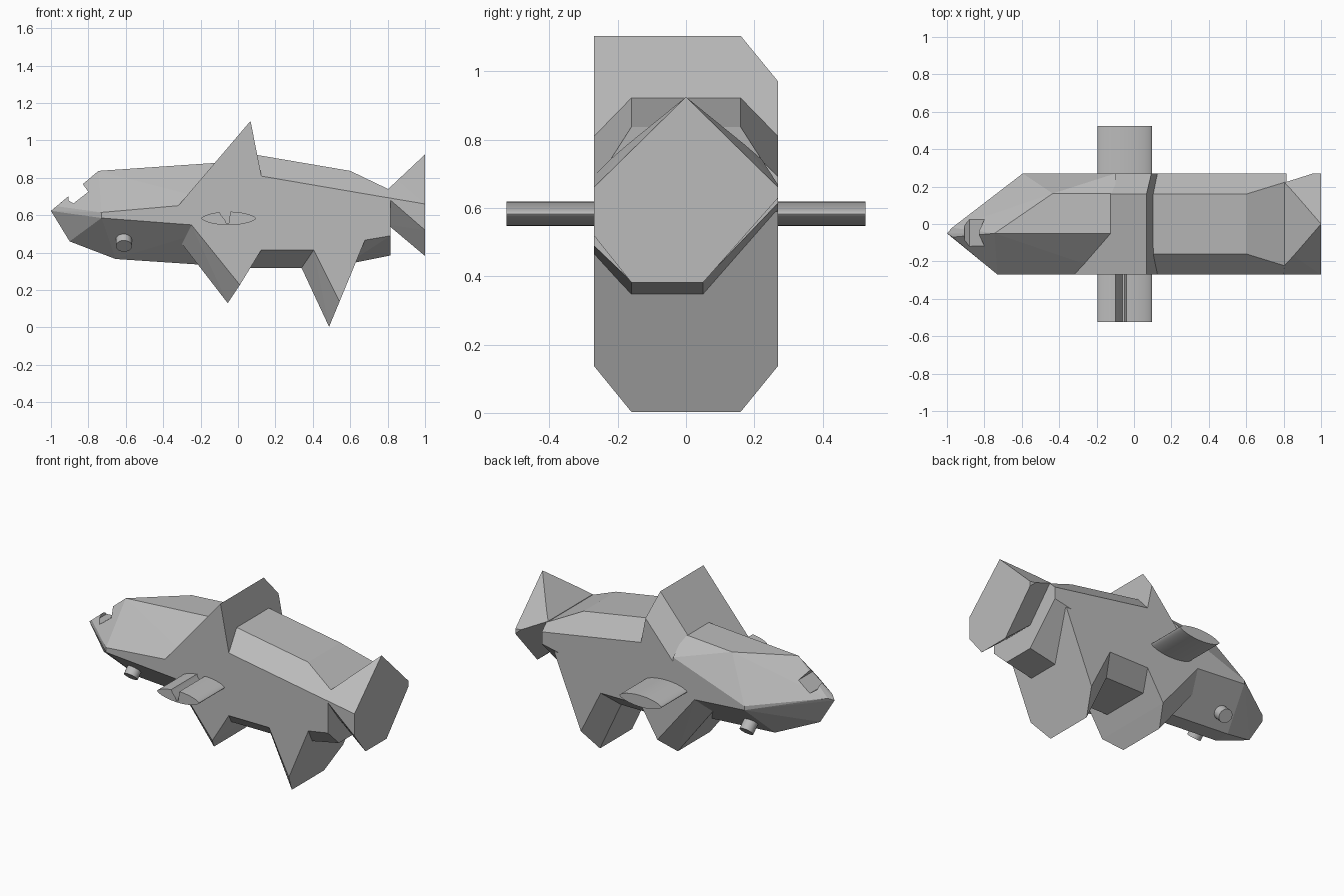
import bpy, bmesh, math
from mathutils import Vector

cube = bpy.data.objects.get("Cube")
if cube:
    bpy.data.objects.remove(cube, do_unlink=True)

grey = bpy.data.materials.new("plain grey")
grey.use_nodes = True
COLOUR = (0.5, 0.5, 0.5, 1)
grey.diffuse_color = COLOUR
grey.node_tree.nodes["Principled BSDF"].inputs["Base Color"].default_value = COLOUR

W, I, N = 0.27, 0.16, 0.05   # half width, small chamfer edge, large chamfer edge


def make(name, bm):
    bmesh.ops.recalc_face_normals(bm, faces=bm.faces)
    mesh = bpy.data.meshes.new(name)
    bm.to_mesh(mesh)
    bm.free()
    mesh.materials.append(grey)
    ob = bpy.data.objects.new(name, mesh)
    bpy.context.collection.objects.link(ob)
    return ob


def hull(name, points):
    """Faceted convex block around the points."""
    bm = bmesh.new()
    for p in points:
        bm.verts.new(p)
    res = bmesh.ops.convex_hull(bm, input=bm.verts)
    loose = {e for e in res["geom_interior"] + res["geom_unused"]
             if isinstance(e, bmesh.types.BMVert)}
    bmesh.ops.delete(bm, geom=list(loose), context="VERTS")
    bmesh.ops.dissolve_limit(bm, angle_limit=0.01, verts=bm.verts, edges=bm.edges)
    return make(name, bm)


def at(y, *profile):
    return [(x, y, z) for x, z in profile]


def both(y, *profile):
    return at(y, *profile) + at(-y, *profile)


def prism(name, profile, y0, y1):
    """Side profile extruded across the model."""
    bm = bmesh.new()
    face = bm.faces.new([bm.verts.new((x, y0, z)) for x, z in profile])
    new = bmesh.ops.extrude_face_region(bm, geom=[face])["geom"]
    bmesh.ops.translate(bm, vec=(0, y1 - y0, 0),
                        verts=[v for v in new if isinstance(v, bmesh.types.BMVert)])
    return make(name, bm)


def combine(target, tool, operation):
    mod = target.modifiers.new("combine", "BOOLEAN")
    mod.operation, mod.solver, mod.object = operation, "EXACT", tool
    bpy.context.view_layer.objects.active = target
    bpy.ops.object.modifier_apply(modifier=mod.name)
    bpy.data.objects.remove(tool, do_unlink=True)


# Head: lopsided faceted wedge with the nose at -x
body = hull("body",
            at(-W, (-.73, .615), (-.73, .585), (-.1, .67), (-.1, .537))
            + at(-N, (-1, .623), (-.9, .46), (-.746, .837), (-.1, .881),
                 (-.655, .366), (-.1, .329))
            + at(-.07, (-.97, .648)) + at(-.02, (-.973, .64))
            + at(N, (-.655, .366), (-.1, .329))
            + at(.163, (-.435, .858), (-.1, .881))
            + at(W, (-.595, .6), (-.595, .575), (-.1, .775), (-.1, .537)))
notch = prism("mouth_notch", [(-.907, .68), (-.88, .663), (-.8, .725),
                              (-.83, .767), (-.9, .8)], -.4, .4)
combine(body, notch, "DIFFERENCE")

# Back fin with the middle of the trunk, chamfered on one side only
back_fin = hull("back_fin",
                at(-W, (-.32, .65), (.067, 1.104), (.125, .81))
                + at(I, (-.32, .65), (.067, 1.104))
                + at(W, (-.25, .572), (.093, .97), (.125, .81))
                + both(W, (-.25, .55), (.125, .415)))
# Rear trunk, its flat belly and the stub behind the last fin
rear_trunk = hull("rear_trunk",
                  both(I, (.02, .936), (.6, .837)) + both(.226, (.815, .734))
                  + both(W, (.02, .827), (.815, .691), (.02, .5))
                  + at(-W, (.815, .55)) + at(W, (.815, .63)))
belly = hull("belly", both(I, (.02, .318), (.45, .318))
             + both(W, (.02, .415), (.45, .415), (.02, .6), (.45, .6)))
stub = hull("rear_stub", at(-W, (.58, .45), (.815, .49), (.58, .62), (.815, .64))
            + at(-I, (.58, .338), (.815, .385)) + at(N, (.58, .338), (.815, .385))
            + at(W, (.58, .568), (.815, .615), (.58, .62), (.815, .64)))
# Lower fins
front_fin = hull("front_lower_fin", both(I, (-.3, .447), (-.055, .13))
                 + both(W, (-.25, .55), (.01, .227), (.125, .415)))
rear_fin = hull("rear_lower_fin", both(I, (.34, .318), (.487, .003))
                + both(W, (.405, .415), (.42, .6), (.543, .138), (.73, .59)))
# Tail block ending in a flat faceted face
tail = hull("tail", at(0, (1, .925))
            + both(.17, (.853, .787)) + both(.222, (.805, .742))
            + at(-W, (.8, .694), (1, .66), (1, .52))
            + at(-I, (.8, .55), (1, .382)) + at(N, (.8, .55), (1, .382))
            + at(W, (1, .66), (1, .63), (.957, .667)))
for part in (back_fin, rear_trunk, belly, stub, front_fin, rear_fin, tail):
    combine(body, part, "UNION")

# Side fins: lens-shaped blades, one with a groove along its top
CX, CZ, HALF, THICK = -.05, .583, .146, .036
lens = []
for i in range(48):
    a = 2 * math.pi * i / 48
    s = math.sin(a)
    lens.append((CX + HALF * math.cos(a),
                 CZ + THICK * math.copysign(abs(s) ** 1.3, s)))
right_blade = prism("front_side_fin", lens, -.525, -.2)
left_blade = prism("back_side_fin", lens, .2, .525)
groove = prism("groove", [(-.105, .63), (-.09, .6), (-.07, .575), (-.062, .555),
                          (-.05, .555), (-.046, .58), (-.04, .63)], -.6, -.271)
combine(right_blade, groove, "DIFFERENCE")

# Eyes: short pegs standing on the lower head chamfers
eyes = []
for name, side, x, y, z in (("front_eye", -1, -.61, .195, .435),
                            ("back_eye", 1, -.54, .17, .388)):
    axis = Vector((0, side, -1)).normalized()
    bm = bmesh.new()
    bmesh.ops.create_cone(bm, cap_ends=True, segments=24, radius1=.043,
                          radius2=.043, depth=.12)
    eye = make(name, bm)
    eye.rotation_mode = "QUATERNION"
    eye.rotation_quaternion = axis.to_track_quat("Z", "Y")
    eye.location = Vector((x, side * y, z)) - axis * .06
    eyes.append(eye)

# Smooth the round parts, keep the body faceted
bpy.ops.object.select_all(action="DESELECT")
for ob in [right_blade, left_blade] + eyes:
    ob.select_set(True)
bpy.context.view_layer.objects.active = right_blade
bpy.ops.object.shade_smooth_by_angle(angle=math.radians(35))
